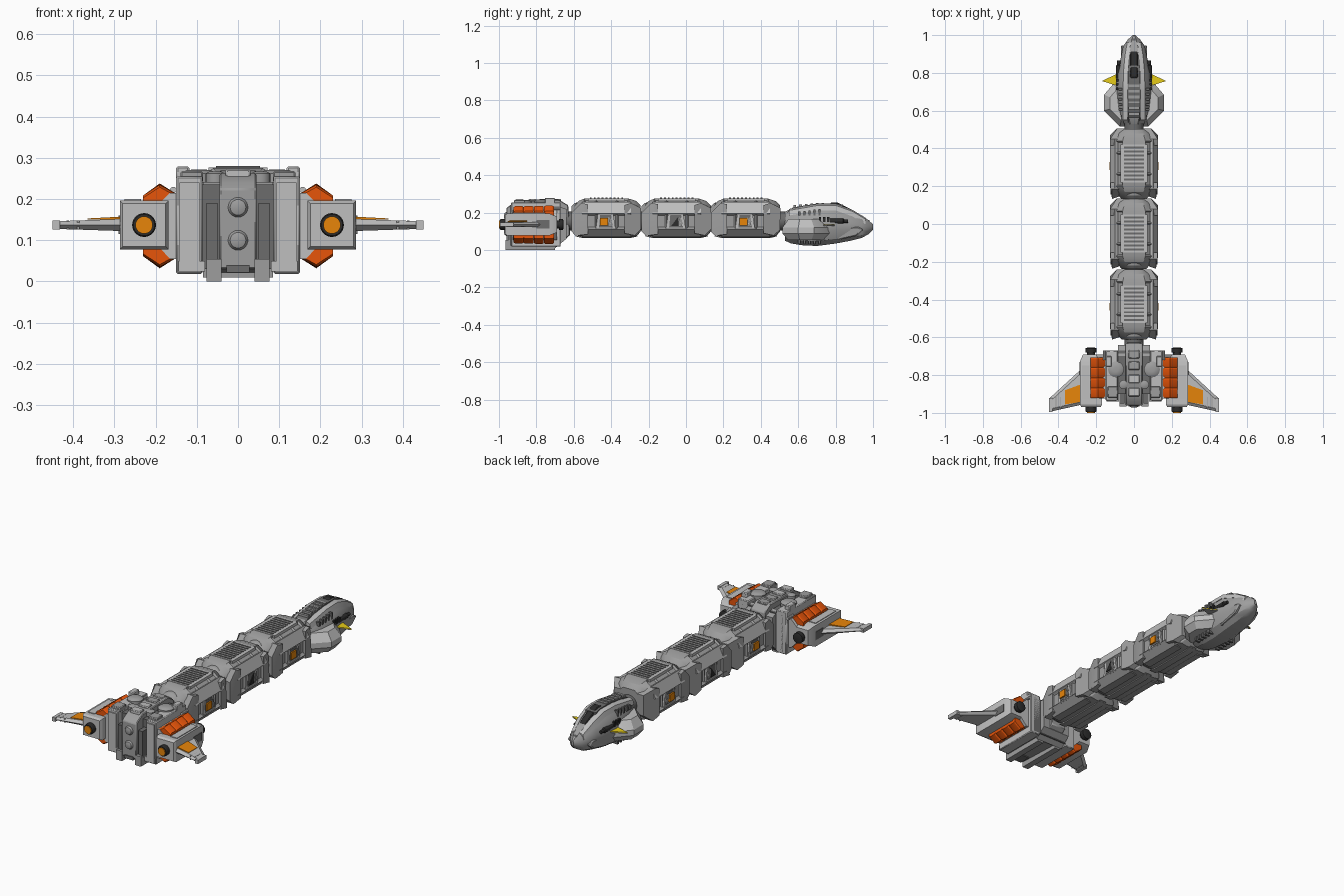
import bpy, bmesh, math

if "Cube" in bpy.data.objects:
    bpy.data.objects.remove(bpy.data.objects["Cube"])


def material(name, r, g, b):
    m = bpy.data.materials.new(name)
    m.diffuse_color = (r, g, b, 1)
    m.use_nodes = True
    m.node_tree.nodes["Principled BSDF"].inputs["Base Color"].default_value = m.diffuse_color
    return m


LIGHT = material("light grey", .52, .52, .52)
GREY = material("mid grey", .34, .34, .34)
DARK = material("dark grey", .15, .15, .15)
BLACK = material("black", .025, .025, .025)
RED = material("red orange", .80, .09, .003)
ORANGE = material("orange", .85, .25, .003)
YELLOW = material("yellow", .82, .62, .01)


def loft(name, rings, mat, bevel=0.0, inset=None):
    bm = bmesh.new()
    vs = [[bm.verts.new(p) for p in ring] for ring in rings]
    n = len(vs[0])
    for a, b in zip(vs, vs[1:]):
        for i in range(n):
            bm.faces.new((a[i], a[(i + 1) % n], b[(i + 1) % n], b[i]))
    bm.faces.new(vs[0])
    bm.faces.new(vs[-1])
    bmesh.ops.recalc_face_normals(bm, faces=bm.faces)
    if inset:
        rule, thick, depth = inset
        faces = [f for f in bm.faces if rule(f)]
        bmesh.ops.inset_individual(bm, faces=faces, thickness=thick, depth=depth)
    me = bpy.data.meshes.new(name)
    bm.to_mesh(me)
    bm.free()
    me.materials.append(mat)
    ob = bpy.data.objects.new(name, me)
    bpy.context.collection.objects.link(ob)
    if bevel:
        mod = ob.modifiers.new("bevel", "BEVEL")
        mod.width, mod.segments = bevel, 1
    return ob


def prism(name, axis, pts, a, b, mat, bevel=0.0):
    put = {"x": lambda p, t: (t, p[0], p[1]), "y": lambda p, t: (p[0], t, p[1]),
           "z": lambda p, t: (p[0], p[1], t)}[axis]
    return loft(name, [[put(p, t) for p in pts] for t in (a, b)], mat, bevel)


def box(name, x0, x1, y0, y1, z0, z1, mat, bevel=0.0):
    return prism(name, "z", [(x0, y0), (x1, y0), (x1, y1), (x0, y1)], z0, z1, mat, bevel)


def tube(name, axis, u, v, steps, mat, n=24):
    # steps: (position along axis, radius)
    rings = []
    for t, r in steps:
        ring = []
        for i in range(n):
            c, s = u + r * math.cos(i * math.tau / n), v + r * math.sin(i * math.tau / n)
            ring.append({"x": (t, c, s), "y": (c, t, s), "z": (c, s, t)}[axis])
        rings.append(ring)
    return loft(name, rings, mat)


def mirrored(half):
    return half + [(-x, z) for x, z in reversed(half)]


def flip(pts, s):
    return [(s * x, y) for x, y in pts]


# --- three cargo body segments
HULL = mirrored([(.06, 1), (.096, .88), (.119, .6), (.119, .22), (.092, .03), (.05, 0)])
STATIONS = [(-.187, .55, .10, .215), (-.15, .84, .075, .262), (-.12, 1, .07, .275), (-.055, 1, .07, .275),
            (.055, 1, .07, .275), (.12, 1, .07, .275), (.16, .82, .072, .262), (.183, .58, .10, .238)]
for k, yc in enumerate((-.425, -.05, .32)):
    rings = [[(x * w, yc + s, lo + z * (hi - lo)) for x, z in HULL] for s, w, lo, hi in STATIONS]
    loft("body_segment", rings, GREY, inset=(
        lambda f: abs(f.calc_center_median().y - yc) < .1 and abs(f.normal.x) > .45, .011, -.008))
    # roof panel with slats
    box("roof_panel", -.072, .072, yc - .10, yc + .10, .262, .277, LIGHT)
    for i in range(9):
        y = yc - .084 + i * .021
        box("roof_slat", -.053, .053, y - .005, y + .005, .274, .28, DARK)
    # domed end collars
    tube("end_dome", "y", 0, .19, [(yc - .187, .045), (yc - .17, .062), (yc - .13, .07), (yc - .10, .07)], GREY)
    tube("end_dome", "y", 0, .185, [(yc + .10, .07), (yc + .14, .068), (yc + .17, .06), (yc + .183, .045)], GREY)
    prism("keel_rail", "x", [(yc - .17, .075), (yc - .13, .064), (yc + .13, .064), (yc + .17, .075)],
          -.02, .02, GREY)
    for s in (-1, 1):
        # flared end plates
        loft("rear_flare", [[(s * x, yc + y, z) for y, z in
             [(-.187 + d, .10), (-.187 + d, .20), (-.135, .252), (-.10, .245), (-.10, .085), (-.165, .076)]]
             for x, d in ((.08, .012), (.116, 0), (.124, .045))], GREY)
        loft("front_flare", [[(s * (x - (.035 if y > .15 else 0)), yc + y, z) for y, z in
             [(.183, .11), (.185, .225), (.13, .252), (.095, .24), (.095, .09), (.15, .078)]]
             for x in (.085, .119, .126)], GREY)
        # hip strips along shoulder and bottom edge
        prism("shoulder_strip", "y", flip([(.09, .25), (.1, .256), (.127, .195), (.115, .19)], s),
              yc - .13, yc + .13, LIGHT)
        prism("bottom_strip", "y", flip([(.05, .066), (.092, .071), (.125, .11), (.11, .118)], s),
              yc - .13, yc + .13, GREY)
        # window in a trapezoid frame
        prism("window_frame", "x", [(yc - .058, .105), (yc + .05, .105), (yc + .035, .2), (yc - .045, .2)],
              s * .10, s * .121, LIGHT)
        prism("window_recess", "x", [(yc - .04, .12), (yc + .034, .12), (yc + .024, .188), (yc - .034, .188)],
              s * .115, s * .1225, DARK)
        if k != 1:
            box("orange_window", s * .123, s * .131, yc - .034, yc + .008, .132, .172, ORANGE)
        else:
            prism("vent_triangle", "x", [(yc - .03, .128), (yc + .01, .128), (yc + .01, .18)],
                  s * .11, s * .127, BLACK)
        for i in range(3):
            y = yc + .014 + i * .007
            prism("window_rib", "x", [(y, .13), (y + .003, .13), (y - .002, .175), (y - .005, .175)],
                  s * .11, s * .126, LIGHT)

# joints between the segments, head and engine block
for y0, y1 in ((-.65, -.59), (-.26, -.21), (.11, .16), (.49, .56)):
    tube("joint", "y", 0, .155, [(y0, .05), (y1, .05)], DARK, 16)

# --- head
HEAD = mirrored([(.35, 1), (.8, .8), (1, .55), (1, .35), (.8, .12), (.4, 0)])
rings = [[(x * w, y, lo + z * (hi - lo)) for x, z in HEAD] for y, w, lo, hi in [
    (.53, .055, .05, .205), (.56, .075, .036, .22), (.62, .09, .026, .234), (.70, .098, .022, .242),
    (.80, .090, .035, .242), (.88, .070, .05, .215), (.94, .058, .065, .186), (.975, .034, .085, .16),
    (1, .007, .11, .138)]]
loft("head_hull", rings, GREY)
prism("head_spine", "x", [(.53, .19), (.57, .228), (.70, .249), (.80, .251), (.84, .242), (.84, .18)],
      -.032, .032, DARK)
prism("canopy", "x", [(.76, .24), (.78, .256), (.81, .254), (.90, .21), (.92, .193), (.90, .18)],
      -.02, .02, BLACK, .004)
for i in range(6):
    y = .575 + i * .03
    box("spine_slat", -.028, .028, y, y + .014, .215, .241 + min(i, 4) * .003, GREY)
box("nose_ridge", -.012, .012, .90, .98, .12, .16, LIGHT)
for s in (-1, 1):
    # brow rails beside the canopy
    loft("brow_rail", [[(s * x, y, z) for x, z in ((x0, h - .03), (x0, h), (x0 + .022, h - .008), (x0 + .03, h - .035))]
         for y, x0, h in ((.55, .035, .22), (.70, .036, .246), (.80, .034, .247), (.89, .026, .215), (.96, .014, .173))],
         LIGHT)
    # wide cheek plates
    out = [(.05, .79), (.085, .77), (.158, .685), (.158, .6), (.075, .515), (.05, .515)]
    loft("cheek_plate", [[(s * (.05 + (x - .05) * q), .63 + (y - .63) * q, z) for x, y in out]
         for z, q in ((.055, .75), (.09, 1), (.12, 1), (.165, .72))], LIGHT)
    tube("cheek_port", "z", s * .115, .63, [(.12, .016), (.152, .016), (.154, .01)], DARK, 12)
    # side fins, yellow on top
    fin = flip([(.08, .80), (.17, .757), (.10, .735), (.08, .735)], s)
    prism("fin_base", "z", fin, .129, .133, GREY)
    prism("yellow_fin", "z", fin, .133, .137, YELLOW)
    tube("head_gun", "y", s * .08, .155, [(.77, .014), (.84, .014), (.845, .009), (.865, .009)], BLACK, 12)
    prism("jaw_plate", "x", [(.72, .06), (.78, .115), (.92, .125), (.95, .11), (.91, .075), (.80, .05)],
          s * .03, s * .07, GREY, .006)
    for i in range(5):
        y = .60 + i * .027
        box("jaw_rib", s * .055, s * .082, y, y + .012, .032, .065, DARK)
        box("brow_rib", s * .06, s * .083, y, y + .012, .185, .207 + i * .003, DARK)
    for i in range(3):
        box("side_vent", s * .06, s * .096, .71 + i * .022, .723 + i * .022, .15, .178, BLACK)

# --- engine block
box("engine_core", -.13, .13, -.90, -.67, .03, .235, DARK)
prism("core_spine", "x", [(-.96, .03), (-.96, .225), (-.94, .24), (-.90, .262), (-.68, .27), (-.63, .24),
                          (-.62, .08), (-.69, .02)], -.045, .045, GREY, .004)
for z in (.10, .18):
    tube("exhaust_dome", "y", 0, z, [(-.972, .01), (-.969, .019), (-.955, .027), (-.94, .027)], GREY)
box("lower_hatch", -.028, .028, -.965, -.90, .022, .04, DARK)
for y in (-.89, -.82, -.75, -.69):
    box("spine_block", -.03, .03, y - .022, y + .022, .25, .273, LIGHT if y < -.8 else GREY, .004)
prism("front_skirt", "x", [(-.70, .01), (-.64, .06), (-.64, .22), (-.70, .24)], -.085, .085, GREY)
for s in (-1, 1):
    box("side_column", s * .086, s * .15, -.935, -.67, .018, .255, LIGHT, .004)
    box("column_panel", s * .094, s * .142, -.941, -.93, .03, .24, LIGHT)
    box("column_foot", s * .08, s * .145, -.94, -.69, .024, .05, LIGHT)
    box("landing_skid", s * .04, s * .076, -.965, -.70, 0, .055, GREY)
    box("skid_post", s * .05, s * .076, -.95, -.90, .04, .19, DARK)
    # roof equipment
    tube("roof_turret", "z", s * .095, -.77, [(.24, .042), (.262, .042), (.27, .03), (.272, .012)], GREY)
    tube("roof_cap", "z", s * .055, -.85, [(.24, .024), (.262, .024), (.267, .014)], GREY, 16)
    box("roof_fin", s * .118, s * .15, -.755, -.70, .24, .279, LIGHT, .004)
    box("roof_box", s * .085, s * .14, -.92, -.86, .24, .268, GREY, .004)
    tube("roof_pipe", "y", s * .157, .222, [(-.72, .008), (-.67, .008)], LIGHT, 10)
    # hexagonal joint between block and nacelle
    prism("nacelle_mount", "y", flip([(.14, .215), (.165, .215), (.20, .18), (.20, .092), (.165, .055), (.14, .055)], s),
          -.925, -.69, LIGHT)
    # nacelle with nozzle and gun
    loft("nacelle", [[(s * (.228 + dx * w), y, .137 + dz * w) for dx, dz in ((-1, -1), (1, -1), (1, 1), (-1, 1))]
         for y, w in ((-.968, .052), (-.955, .059), (-.73, .059), (-.69, .042))], LIGHT)
    tube("nozzle", "y", s * .228, .137, [(-.995, .026), (-.99, .029), (-.96, .029)], BLACK)
    tube("nozzle_glow", "y", s * .228, .137, [(-1, .021), (-.993, .021)], ORANGE)
    tube("front_gun", "y", s * .228, .137, [(-.70, .022), (-.68, .022), (-.68, .029), (-.658, .029), (-.655, .02)], BLACK)
    box("nacelle_vent", s * .26, s * .2895, -.80, -.73, .115, .16, DARK)
    box("nacelle_top", s * .235, s * .275, -.93, -.75, .19, .2, LIGHT)
    # overlapping chevron armour above and below the nacelle
    for i in range(4):
        y, h = -.922 + i * .054, -.003 + i * .001
        for d in (-1, 1):
            prof = [(.147, .06), (.147, .076), (.19, .103 + h), (.23, .074), (.23, .05)]
            loft("red_armour", [[(s * x, yy, .135 + d * (z - e)) for x, z in prof]
                 for yy, e in ((y, .006), (y + .01, 0), (y + .046, 0), (y + .053, .005))], RED)
    # swept wing with orange panel and tip rail
    loft("wing", [[(s * x, y, z) for y, z in ((a, .137), (a - .02, .137 + t), (b + .015, .137 + t), (b, .137),
                                             (b + .015, .137 - t), (a - .02, .137 - t))]
         for x, a, b, t in ((.27, -.76, -.955, .015), (.45, -.925, -.995, .009))], LIGHT)
    loft("orange_wing_panel", [[(s * x, y, z) for y, z in ((a, .15), (a, h), (b, h), (b, .15))]
         for x, a, b, h in ((.27, -.845, -.94, .158), (.365, -.88, -.955, .153))], ORANGE)
    box("wing_tip", s * .432, s * .45, -.995, -.922, .126, .148, LIGHT)
    for x in (.385, .41):
        box("wing_rib", s * x, s * (x + .006), -.975, -.915, .126, .148, GREY)

# smooth shading with sharp edges kept
bpy.ops.object.select_all(action="SELECT")
bpy.context.view_layer.objects.active = bpy.context.collection.objects[0]
bpy.ops.object.shade_smooth_by_angle(angle=math.radians(28))
bpy.ops.object.select_all(action="DESELECT")
